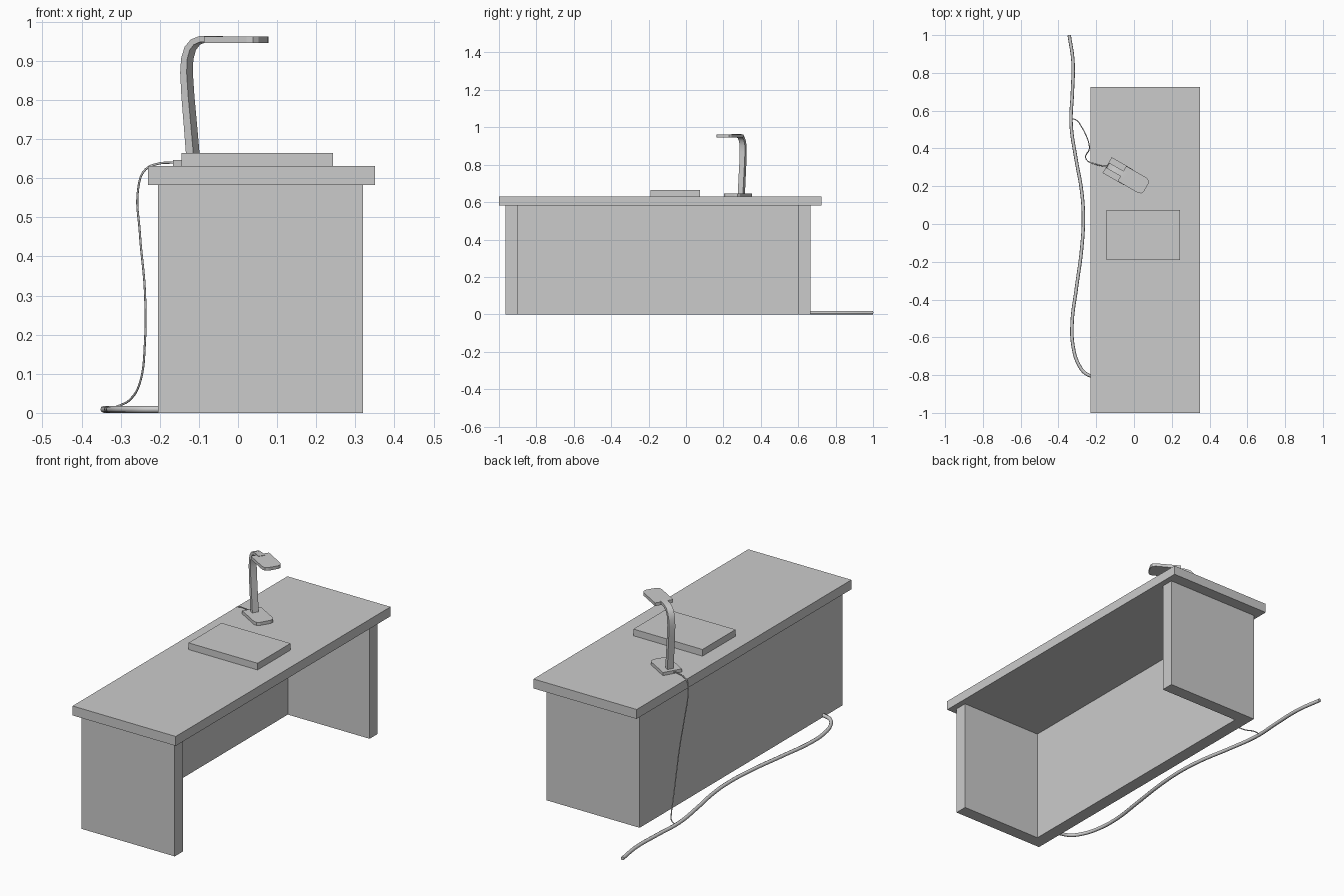
import bpy, bmesh, math
from mathutils import Vector

if "Cube" in bpy.data.objects:
    bpy.data.objects.remove(bpy.data.objects["Cube"])

U = Vector((0.866, -0.5, 0))        # lamp pointing direction
V = Vector((0.5, 0.866, 0))         # lamp sideways direction
ORIGIN = Vector((-0.142, 0.312, 0))  # middle of lamp's rear edge


def add_mesh(name, bm):
    bmesh.ops.recalc_face_normals(bm, faces=bm.faces[:])
    me = bpy.data.meshes.new(name)
    bm.to_mesh(me)
    bm.free()
    ob = bpy.data.objects.new(name, me)
    bpy.context.collection.objects.link(ob)
    return ob


def prism(name, outline, z0, z1):
    bm = bmesh.new()
    face = bm.faces.new([bm.verts.new((x, y, z0)) for x, y in outline])
    ext = bmesh.ops.extrude_face_region(bm, geom=[face], use_keep_orig=True)
    top = [g for g in ext["geom"] if isinstance(g, bmesh.types.BMVert)]
    bmesh.ops.translate(bm, verts=top, vec=(0, 0, z1 - z0))
    return add_mesh(name, bm)


def box(name, x0, x1, y0, y1, z0, z1):
    return prism(name, [(x0, y0), (x1, y0), (x1, y1), (x0, y1)], z0, z1)


def lamp_plate(name, s0, s1, half, z0, z1):
    # flat plate with a square rear and chamfered front corners
    c = 0.022
    pts = [(s0, -half), (s1 - c, -half), (s1 - c * 0.3, -half + c * 0.3),
           (s1, -half + c), (s1, half - c), (s1 - c * 0.3, half - c * 0.3),
           (s1 - c, half), (s0, half)]
    return prism(name, [(ORIGIN + U * s + V * t).xy for s, t in pts], z0, z1)


def cable(name, pts, radius):
    cu = bpy.data.curves.new(name, 'CURVE')
    cu.dimensions = '3D'
    cu.bevel_depth = radius
    cu.bevel_resolution = 2
    cu.resolution_u = 6
    cu.use_fill_caps = True
    sp = cu.splines.new('BEZIER')
    sp.bezier_points.add(len(pts) - 1)
    for bp, p in zip(sp.bezier_points, pts):
        bp.co = p
        bp.handle_left_type = bp.handle_right_type = 'AUTO'
    ob = bpy.data.objects.new(name, cu)
    bpy.context.collection.objects.link(ob)
    return ob


# desk: top, two side panels and the rear panel
box("desk_top", -0.23, 0.35, -1.0, 0.725, 0.583, 0.631)
box("side_panel_near", -0.205, 0.32, -0.965, -0.90, 0, 0.583)
box("side_panel_far", -0.205, 0.32, 0.60, 0.665, 0, 0.583)
box("rear_panel", -0.205, -0.14, -0.90, 0.60, 0, 0.583)

# flat case lying on the desk
box("flat_case", -0.145, 0.243, -0.19, 0.075, 0.631, 0.665)

# lamp base and head
lamp_plate("lamp_base", 0.0, 0.15, 0.048, 0.631, 0.647)
lamp_plate("lamp_head", 0.09, 0.238, 0.046, 0.946, 0.962)

# lamp stem: flat bar bending over into the head
path = [Vector(p) for p in (
    (0.032, 0.645), (0.024, 0.73), (0.016, 0.81), (0.012, 0.87),
    (0.014, 0.905), (0.023, 0.932), (0.038, 0.948), (0.06, 0.956), (0.11, 0.957))]
bm = bmesh.new()
rings = []
for i, p in enumerate(path):
    t = (path[min(i + 1, len(path) - 1)] - path[max(i - 1, 0)]).normalized()
    n = Vector((-t.y, t.x))
    h = 0.011 - 0.004 * i / (len(path) - 1)
    ring = []
    for a, b in ((1, 1), (1, -1), (-1, -1), (-1, 1)):
        q = p + n * h * a
        ring.append(bm.verts.new(ORIGIN + U * q.x + V * 0.016 * b + Vector((0, 0, q.y))))
    rings.append(ring)
for r0, r1 in zip(rings, rings[1:]):
    for k in range(4):
        j = (k + 1) % 4
        bm.faces.new((r0[k], r0[j], r1[j], r1[k]))
bm.faces.new(rings[0])
bm.faces.new(rings[-1])
stem = add_mesh("lamp_stem", bm)
bpy.context.view_layer.objects.active = stem
stem.select_set(True)
bpy.ops.object.shade_smooth_by_angle(angle=math.radians(35))

# thin cord from the lamp, over the desk edge and down to the floor cable
cable("lamp_cord", [
    (-0.135, 0.305, 0.640), (-0.17, 0.308, 0.640), (-0.205, 0.317, 0.637),
    (-0.237, 0.328, 0.622), (-0.255, 0.348, 0.575), (-0.251, 0.37, 0.46),
    (-0.238, 0.392, 0.31), (-0.238, 0.42, 0.18), (-0.250, 0.46, 0.08),
    (-0.275, 0.51, 0.035), (-0.305, 0.55, 0.018), (-0.33, 0.558, 0.009)], 0.0028)

# thick cable snaking over the floor behind the desk
z = 0.009
cable("floor_cable", [(x, y, z) for x, y in (
    (-0.343, 1.0), (-0.323, 0.86), (-0.326, 0.70), (-0.333, 0.53),
    (-0.308, 0.35), (-0.278, 0.18), (-0.268, 0.04), (-0.277, -0.13),
    (-0.305, -0.34), (-0.328, -0.53), (-0.322, -0.65), (-0.295, -0.74),
    (-0.255, -0.792), (-0.20, -0.812))], 0.009)
